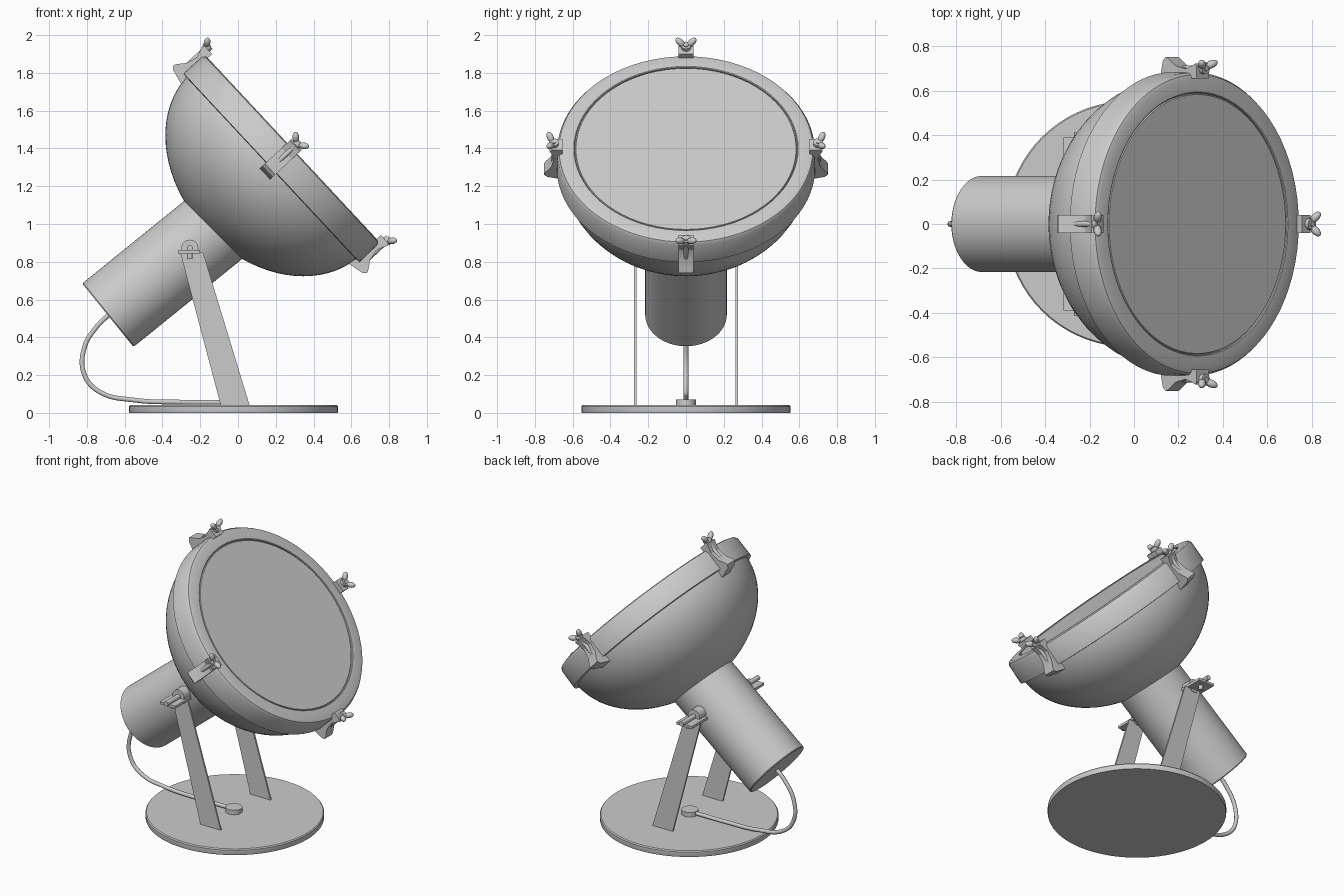
import bpy, bmesh, math
from mathutils import Matrix, Vector

cube = bpy.data.objects.get("Cube")
if cube:
    bpy.data.objects.remove(cube, do_unlink=True)

grey = bpy.data.materials.new("light_grey")
grey.use_nodes = True
grey.diffuse_color = (0.6, 0.6, 0.6, 1)
grey.node_tree.nodes["Principled BSDF"].inputs["Base Color"].default_value = (0.6, 0.6, 0.6, 1)


def finish(name, bm, matrix=Matrix()):
    """Turn a bmesh into a placed object, smooth except at sharp edges."""
    bmesh.ops.recalc_face_normals(bm, faces=bm.faces)
    for face in bm.faces:
        face.smooth = True
    for edge in bm.edges:
        edge.smooth = edge.calc_face_angle(math.pi) < math.radians(32)
    mesh = bpy.data.meshes.new(name)
    bm.to_mesh(mesh)
    bm.free()
    mesh.materials.append(grey)
    obj = bpy.data.objects.new(name, mesh)
    obj.matrix_world = matrix
    bpy.context.collection.objects.link(obj)
    return obj


def lathe(name, profile, matrix, steps=64):
    """Spin (radius, height) points around local z."""
    bm = bmesh.new()
    verts = [bm.verts.new((r, 0, h)) for r, h in profile]
    edges = [bm.edges.new(pair) for pair in zip(verts, verts[1:])]
    bmesh.ops.spin(bm, geom=verts + edges, cent=(0, 0, 0), axis=(0, 0, 1),
                   angle=math.tau, steps=steps)
    bmesh.ops.remove_doubles(bm, verts=bm.verts, dist=0.0002)
    return finish(name, bm, matrix)


def rod(name, radius, low, high, matrix, steps=48):
    return lathe(name, [(0, low), (radius, low), (radius, high), (0, high)], matrix, steps)


def plate(name, outline, width, matrix):
    """Extrude an x-z outline symmetrically along local y."""
    bm = bmesh.new()
    face = bm.faces.new([bm.verts.new((x, -width / 2, z)) for x, z in outline])
    new = bmesh.ops.extrude_face_region(bm, geom=[face])["geom"]
    bmesh.ops.translate(bm, vec=(0, width, 0),
                        verts=[v for v in new if isinstance(v, bmesh.types.BMVert)])
    return finish(name, bm, matrix)


def aimed(x, z, elevation):
    """Frame whose local z points towards +x, raised by elevation degrees."""
    return Matrix.Translation((x, 0, z)) @ Matrix.Rotation(math.radians(90 - elevation), 4, 'Y')


head = aimed(0.2875, 1.40, 43)
housing = aimed(-0.689, 0.517, 39)

# Base disc
lathe("base", [(0, 0), (0.551, 0), (0.553, 0.006), (0.553, 0.034), (0.547, 0.041), (0, 0.041)],
      Matrix.Translation((-0.024, 0, 0)), 72)

# Reflector bowl: half an ellipse
bowl = [(0.66 * math.cos(a), -0.12 - 0.51 * math.sin(a))
        for a in (math.pi / 2 * i / 20 for i in range(21))]
lathe("reflector_bowl", bowl, head)

# Front ring and glass
lathe("front_ring", [(0.59, -0.03), (0.59, -0.003), (0.594, 0), (0.655, 0), (0.672, -0.006),
                     (0.682, -0.022), (0.684, -0.15), (0.64, -0.155)], head, 72)
lathe("glass", [(0, -0.003), (0.583, -0.003), (0.586, -0.012), (0.6, -0.012)], head, 72)

# Rear lamp housing
lathe("lamp_housing", [(0, 0), (0.211, 0), (0.216, 0.006), (0.216, 0.8), (0, 0.8)], housing)

# Four clamps around the ring, each with a bolt and a wing nut
clamp = [(0.64, -0.2), (0.735, -0.178), (0.752, -0.16), (0.745, -0.145), (0.712, -0.1),
         (0.698, -0.04), (0.712, 0.0), (0.722, 0.02), (0.71, 0.03), (0.655, 0.03),
         (0.655, -0.02), (0.66, -0.15)]
for i, side in enumerate(("lower", "left", "upper", "right")):
    frame = head @ Matrix.Rotation(i * math.pi / 2, 4, 'Z')
    plate(side + "_clamp", clamp, 0.08, frame)
    centre = frame @ Matrix.Translation((0.7, 0, 0))
    rod(side + "_clamp_bolt", 0.013, -0.16, 0.055, centre, 12)
    rod(side + "_nut", 0.026, 0.025, 0.05, centre, 16)
    for sign in (-1, 1):
        bm = bmesh.new()
        bmesh.ops.create_uvsphere(bm, u_segments=14, v_segments=8, radius=1)
        bmesh.ops.scale(bm, vec=(0.018, 0.018, 0.032), verts=bm.verts)
        tilt = Matrix.Rotation(-sign * math.radians(45), 4, 'X')
        lean = Matrix.Rotation(math.radians(35), 4, 'Y')
        finish(side + "_nut_wing", bm,
               centre @ Matrix.Translation((0.018, sign * 0.03, 0.053)) @ lean @ tilt)

# Support arms, folded tabs and pivot bolts on both sides
arm = [(-0.09, 0.035), (0.063, 0.035), (-0.185, 0.85), (-0.306, 0.85)]
for sign, side in ((1, "back"), (-1, "front")):
    plate(side + "_arm", arm, 0.012, Matrix.Translation((0, sign * 0.269, 0)))
    tab = [(-0.318, 0.845), (-0.2, 0.845), (-0.2, 0.862), (-0.318, 0.862)]
    plate(side + "_tab", tab, 0.17, Matrix.Translation((0, sign * 0.305, 0)))
    pivot = Matrix.Translation((-0.255, 0, 0.872)) @ Matrix.Rotation(-sign * math.pi / 2, 4, 'X')
    rod(side + "_pivot_bolt", 0.016, 0.19, 0.415, pivot, 16)
    rod(side + "_pivot_washer", 0.045, 0.21, 0.28, pivot, 24)
    rod(side + "_tab_screw", 0.014, 0.815, 0.88,
        Matrix.Translation((-0.255, sign * 0.34, 0)), 12)

# Cable and its socket on the base
rod("cable_socket", 0.052, 0.04, 0.072, Matrix.Translation((-0.03, 0, 0)), 24)
curve = bpy.data.curves.new("cable", 'CURVE')
curve.dimensions = '3D'
curve.bevel_depth = 0.013
curve.bevel_resolution = 3
curve.resolution_u = 10
curve.use_fill_caps = True
path = [(-0.67, 0.53), (-0.745, 0.46), (-0.815, 0.34), (-0.812, 0.2), (-0.73, 0.11),
        (-0.55, 0.068), (-0.3, 0.057), (-0.04, 0.056)]
spline = curve.splines.new('BEZIER')
spline.bezier_points.add(len(path) - 1)
for point, (x, z) in zip(spline.bezier_points, path):
    point.co = Vector((x, 0, z))
    point.handle_left_type = point.handle_right_type = 'AUTO'
curve.materials.append(grey)
bpy.context.collection.objects.link(bpy.data.objects.new("cable", curve))
